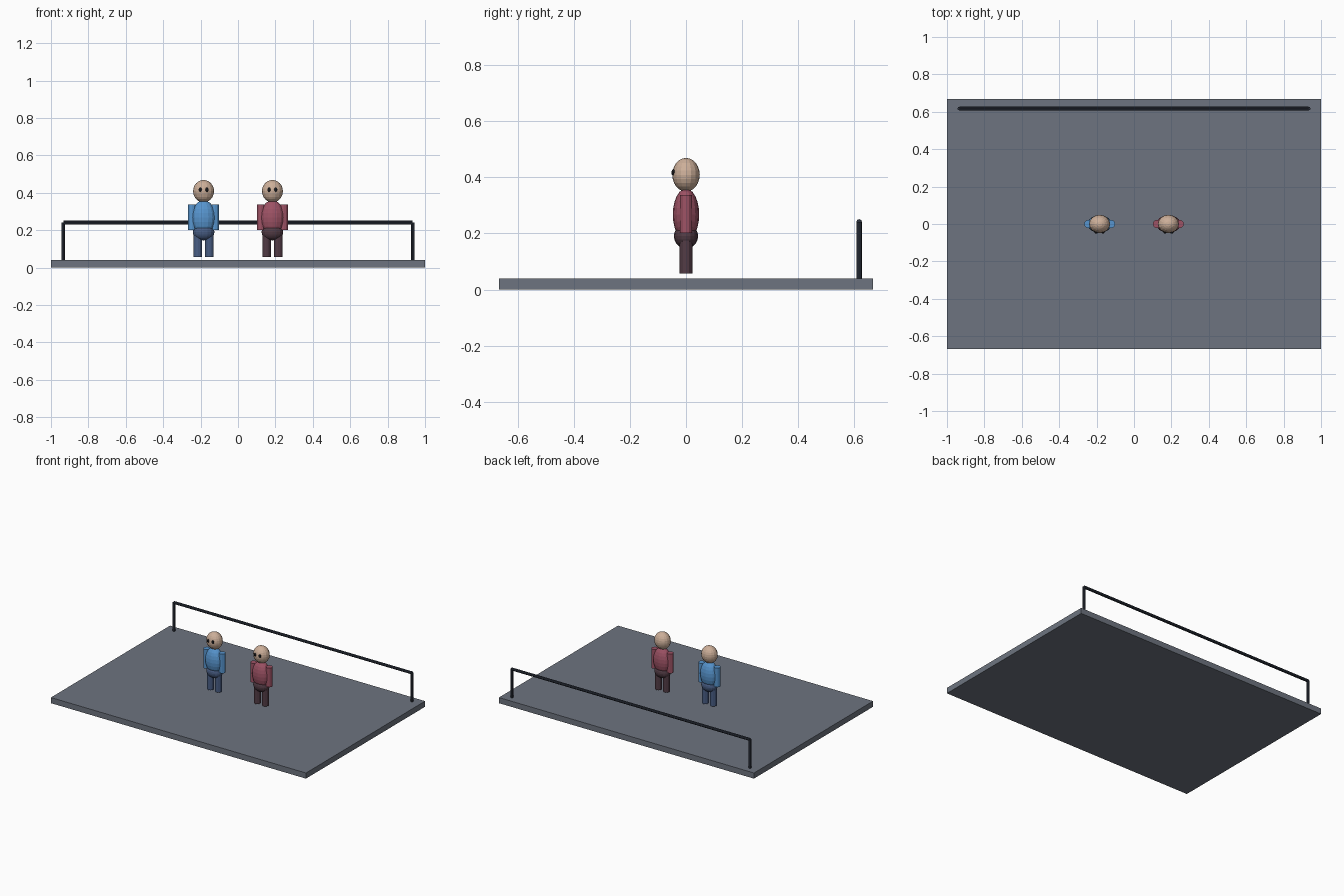
import bpy
from math import pi

cube = bpy.data.objects.get("Cube")
if cube:
    bpy.data.objects.remove(cube, do_unlink=True)


def material(name, rgb):
    m = bpy.data.materials.new(name)
    m.use_nodes = True
    m.diffuse_color = (*rgb, 1)
    m.node_tree.nodes["Principled BSDF"].inputs["Base Color"].default_value = (*rgb, 1)
    return m


slate = material("slate grey", (0.155, 0.175, 0.215))
iron = material("dark iron", (0.027, 0.034, 0.05))
skin = material("skin", (0.61, 0.43, 0.32))
black = material("eye black", (0.01, 0.01, 0.012))
blue = material("blue shirt", (0.095, 0.30, 0.62))
navy = material("navy trousers", (0.065, 0.11, 0.23))
red = material("red shirt", (0.34, 0.085, 0.13))
brown = material("plum trousers", (0.085, 0.045, 0.06))


def finish(name, mat, scale=(1, 1, 1)):
    ob = bpy.context.object
    ob.name = name
    ob.scale = scale
    ob.data.materials.append(mat)
    return ob


def ellipsoid(name, mat, centre, radii, segments=16, rings=12):
    bpy.ops.mesh.primitive_uv_sphere_add(
        segments=segments, ring_count=rings, radius=1, location=centre)
    return finish(name, mat, radii)


def rod(name, mat, centre, radius, length, sides, rotation=(0, 0, 0)):
    bpy.ops.mesh.primitive_cylinder_add(
        vertices=sides, radius=radius, depth=length, location=centre, rotation=rotation)
    return finish(name, mat)


# Platform
bpy.ops.mesh.primitive_cube_add(size=1, location=(0, 0, 0.02))
finish("platform", slate, (2, 1.334, 0.04))

# Railing along the back edge
RAIL_Y, RAIL_Z, POST_X = 0.617, 0.241, 0.934
rod("rail", iron, (0, RAIL_Y, RAIL_Z), 0.01, 2 * POST_X, 8, (0, pi / 2, 0))
for side, s in (("left", 1), ("right", -1)):
    rod(side + "_post", iron, (s * POST_X, RAIL_Y, (0.04 + RAIL_Z) / 2),
        0.01, RAIL_Z - 0.04, 8)


# Standing figures
def figure(label, x, shirt, trousers):
    ellipsoid(label + "_head", skin, (x, 0, 0.409), (0.056, 0.049, 0.06))
    ellipsoid(label + "_torso", shirt, (x, 0, 0.267), (0.066, 0.047, 0.093))
    ellipsoid(label + "_hips", trousers, (x, 0, 0.19), (0.058, 0.043, 0.044))
    for side, s in (("left", 1), ("right", -1)):
        rod(f"{label}_{side}_arm", shirt, (x + s * 0.061, 0, 0.269), 0.022, 0.136, 12)
        rod(f"{label}_{side}_leg", trousers, (x + s * 0.031, 0, 0.117), 0.0225, 0.12, 12)
        ellipsoid(f"{label}_{side}_eye", black, (x + s * 0.018, -0.044, 0.417),
                  (0.009, 0.008, 0.012), 10, 6)


figure("right_figure", -0.184, blue, navy)
figure("left_figure", 0.184, red, brown)
